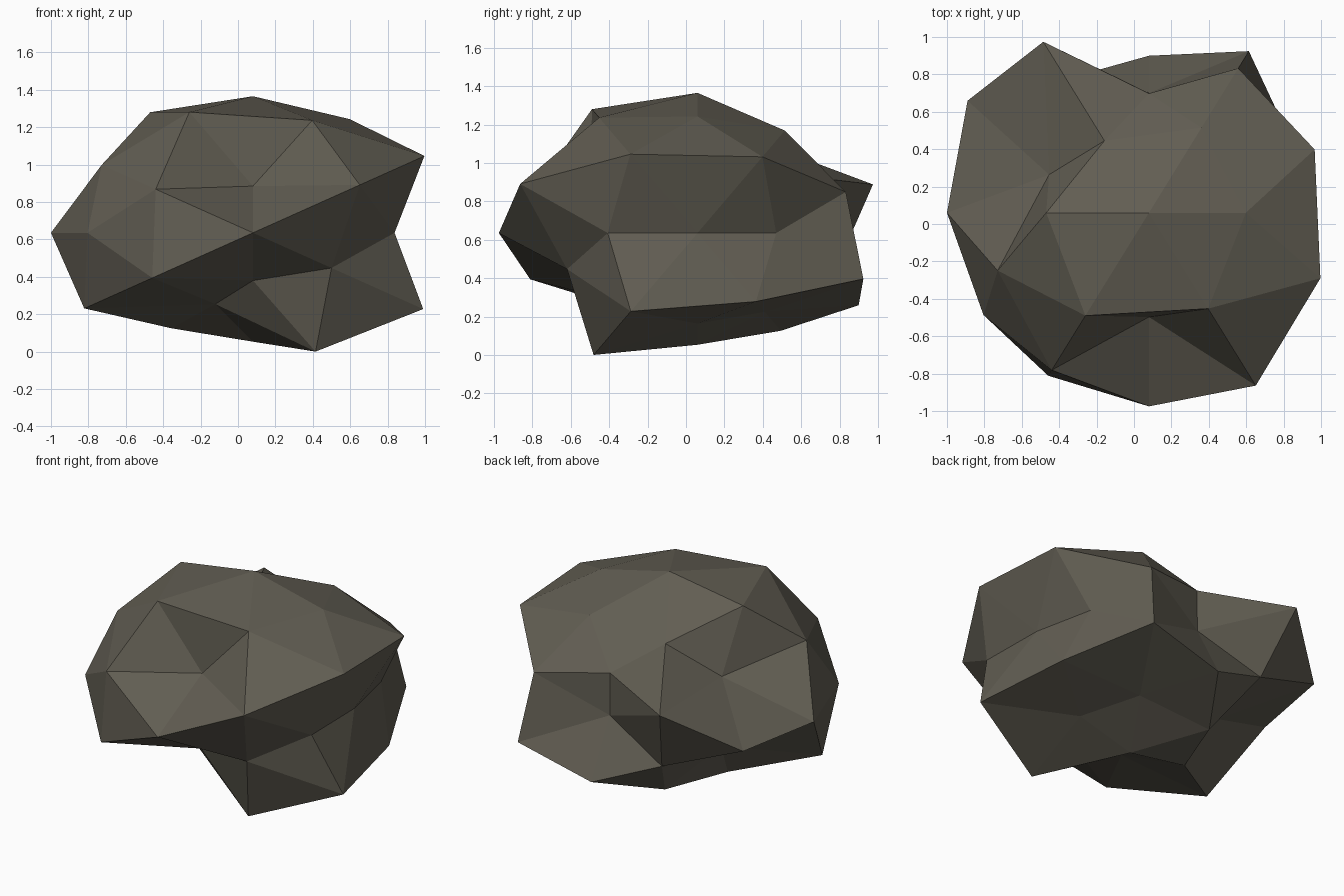
import bpy
import bmesh
import math
from mathutils import Vector

default_cube = bpy.data.objects.get("Cube")
if default_cube:
    bpy.data.objects.remove(default_cube, do_unlink=True)

PHI = (1 + math.sqrt(5)) / 2
SQUASH = 0.725
CENTRE = Vector((0.08, 0.06, 0.635))


def mirrored(direction):
    """Unit directions for every sign choice of the non-zero coordinates, plus first."""
    choices = [(c, -c) if c else (0,) for c in direction]
    return [Vector((x, y, z)).normalized()
            for x in choices[0] for y in choices[1] for z in choices[2]]


# Bumps and hollows: radius along each direction of a once-divided icosahedron
families = [
    # axis points
    ((1, 0, 0), (0.75, 1.08)),
    ((0, 1, 0), (0.64, 1.035)),
    ((0, 0, 1), (1.007, 0.803)),
    # icosahedron corners
    ((1, 0, PHI), (0.985, 0.765, 1.045, 0.828)),
    ((PHI, 1, 0), (0.78, 0.89, 1.14, 1.04)),
    ((0, PHI, 1), (0.75, 0.987, 0.655, 0.67)),
    # remaining edge midpoints
    ((PHI + 1, 1, PHI), (1.095, 0.985, 1.133, 1.125, 0.66, 0.65, 1.0, 1.115)),
    ((PHI, PHI + 1, 1), (0.955, 1.068, 1.142, 0.84, 1.13, 0.885, 1.04, 1.077)),
    ((1, PHI, PHI + 1), (0.91, 0.70, 1.025, 1.083, 0.77, 0.868, 1.10, 0.65)),
]

# Facet the regular ball first, then push every corner in or out
bm = bmesh.new()
corners = []
for base, radii in families:
    for direction, radius in zip(mirrored(base), radii):
        corners.append((bm.verts.new(direction), direction * radius))
bmesh.ops.convex_hull(bm, input=bm.verts[:])
for vert, offset in corners:
    vert.co = CENTRE + Vector((offset.x, offset.y, offset.z * SQUASH))
bmesh.ops.recalc_face_normals(bm, faces=bm.faces[:])

mesh = bpy.data.meshes.new("rock")
bm.to_mesh(mesh)
bm.free()
mesh.shade_flat()

# Dull olive-grey stone
stone = bpy.data.materials.new("olive grey stone")
stone.use_nodes = True
colour = (0.12, 0.11, 0.085, 1)
stone.diffuse_color = colour
shader = stone.node_tree.nodes["Principled BSDF"]
shader.inputs["Base Color"].default_value = colour
shader.inputs["Roughness"].default_value = 0.9
mesh.materials.append(stone)

rock = bpy.data.objects.new("rock", mesh)
bpy.context.collection.objects.link(rock)
